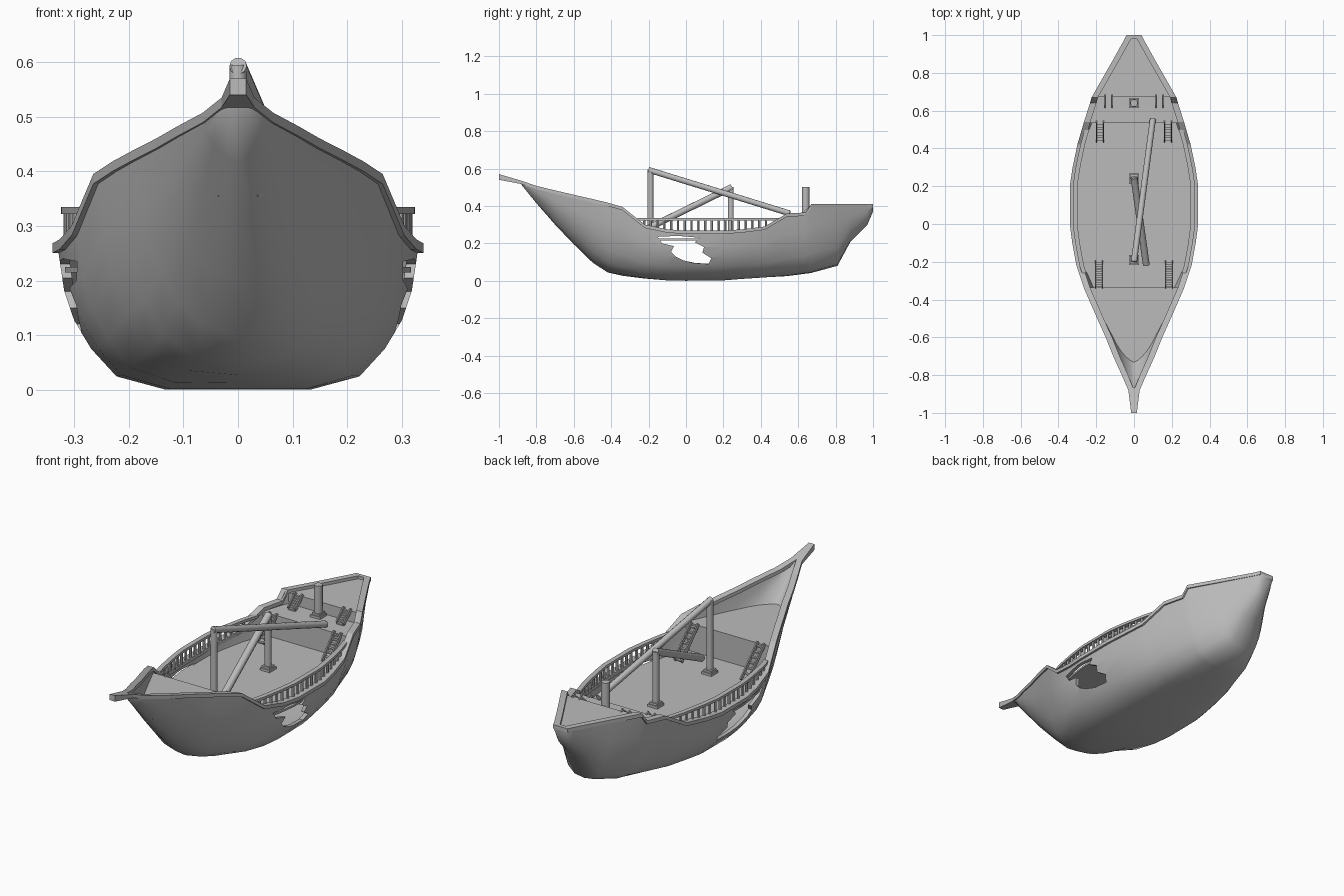
import bpy, bmesh, math
from mathutils import Vector

old = bpy.data.objects.get("Cube")
if old:
    bpy.data.objects.remove(old, do_unlink=True)

grey = bpy.data.materials.new("weathered grey")
grey.use_nodes = True
grey.diffuse_color = (0.5, 0.5, 0.5, 1)
grey.node_tree.nodes["Principled BSDF"].inputs["Base Color"].default_value = (0.5, 0.5, 0.5, 1)

# Stations: y, gunwale half width, sheer height, keel height, fullness
STATIONS = [
    (-.88, .03, .535, .513, 0), (-.8, .065, .507, .415, 0), (-.7, .11, .483, .3, .1),
    (-.6, .15, .46, .195, .25), (-.5, .195, .437, .098, .45), (-.42, .23, .418, .045, .65),
    (-.34, .265, .395, .027, .8), (-.22, .305, .3, .012, .95), (-.1, .327, .275, .002, 1),
    (0, .34, .268, 0, 1), (.2, .34, .268, .002, 1), (.3, .325, .275, .01, 1),
    (.42, .3, .29, .018, 1), (.54, .265, .36, .025, .95), (.64, .233, .365, .038, .9),
    (.67, .225, .41, .042, .9), (.81, .145, .41, .08, .8), (.88, .105, .41, .21, .6),
    (.97, .055, .41, .3, .5), (1, .04, .41, .37, .5)]
FULL = [(0, 0), (.4, 0), (.675, .095), (.815, .29), (.91, .49), (.965, .7), (1, 1)]
SHARP = [(0, 0), (.3, .12), (.5, .26), (.68, .4), (.82, .56), (.92, .75), (1, 1)]
MAIN, FORE, AFT, POOP = .225, .365, .34, .395


def station(y):
    for a, b in zip(STATIONS, STATIONS[1:]):
        if y <= b[0]:
            k = (y - a[0]) / (b[0] - a[0])
            return [p + (q - p) * k for p, q in zip(a, b)]
    return STATIONS[-1]


def section(s):
    y, w, top, keel, full = s
    w, top = w * .97, top - .01
    return [Vector((w * (u[0] * full + v[0] * (1 - full)), y,
                    keel + (top - keel) * (u[1] * full + v[1] * (1 - full))))
            for u, v in zip(FULL, SHARP)]


def inside_width(y, z):
    pts = section(station(y))
    for a, b in zip(pts, pts[1:]):
        if a.z <= z <= b.z and b.z > a.z:
            return max(.002, a.x + (b.x - a.x) * (z - a.z) / (b.z - a.z) - .008)
    return .002 if z < pts[0].z else pts[-1].x - .008


def finish(bm, name, smooth=None):
    bmesh.ops.recalc_face_normals(bm, faces=bm.faces)
    mesh = bpy.data.meshes.new(name)
    bm.to_mesh(mesh)
    bm.free()
    ob = bpy.data.objects.new(name, mesh)
    bpy.context.collection.objects.link(ob)
    mesh.materials.append(grey)
    if smooth:
        shade(ob, smooth)
    return ob


def shade(ob, degrees):
    bpy.ops.object.select_all(action="DESELECT")
    ob.select_set(True)
    bpy.context.view_layer.objects.active = ob
    bpy.ops.object.shade_smooth_by_angle(angle=math.radians(degrees))


def loft(bm, rings, closed=True, caps=True):
    rows = [[bm.verts.new(p) for p in r] for r in rings]
    n = len(rows[0])
    for a, b in zip(rows, rows[1:]):
        for i in range(n if closed else n - 1):
            j = (i + 1) % n
            bm.faces.new((a[i], a[j], b[j], b[i]))
    if caps:
        bm.faces.new(rows[0])
        bm.faces.new(rows[-1])


def bar(bm, p, q, wide, high):
    # Slanted box between two points
    p, q = Vector(p), Vector(q)
    d = (q - p).normalized()
    side = d.cross(Vector((0, 0, 1))).normalized()
    up = side.cross(d)
    corners = [(-1, -1), (1, -1), (1, 1), (-1, 1)]
    loft(bm, [[e + side * wide * i + up * high * j for i, j in corners] for e in (p, q)])


def pole(bm, p, q, r, sides=10):
    p, q = Vector(p), Vector(q)
    turn = (q - p).to_track_quat("Z", "Y")
    ring = [turn @ Vector((r * math.cos(t), r * math.sin(t), 0))
            for t in (2 * math.pi * i / sides for i in range(sides))]
    loft(bm, [[e + v for v in ring] for e in (p, q)])


# Hull shell, thickened inward
bm = bmesh.new()
rings = []
for s in STATIONS:
    half = section(s)
    rings.append([Vector((-p.x, p.y, p.z)) for p in reversed(half[1:])] + half)
loft(bm, rings, closed=False)
hull = finish(bm, "hull")
thick = hull.modifiers.new("planking", "SOLIDIFY")
thick.thickness, thick.offset = .018, -1

# Jagged breach through each side, the left one shorter
JAGGED = [(-.19, .235), (-.05, .24), (.09, .23), (.06, .205), (.12, .18), (.11, .15), (.17, .12),
          (.15, .09), (.05, .095), (-.02, .11), (-.07, .13), (-.1, .155), (-.08, .185), (-.16, .2)]
cutters = []
for side, reach in ((-1, 1), (1, .8)):
    bm = bmesh.new()
    loft(bm, [[Vector((side * x, y * reach, z)) for y, z in JAGGED] for x in (.2, .45)])
    cutter = finish(bm, "breach_cutter")
    cutter.hide_render = True
    cutters.append(cutter)
    cut = hull.modifiers.new("breach", "BOOLEAN")
    cut.object, cut.solver = cutter, "EXACT"
bpy.context.view_layer.objects.active = hull
for m in list(hull.modifiers):
    bpy.ops.object.modifier_apply(modifier=m.name)
for c in cutters:
    bpy.data.objects.remove(c, do_unlink=True)
shade(hull, 60)

# Gunwale on both sides, running into the prow tip
for name, side in (("left_gunwale", 1), ("right_gunwale", -1)):
    bm = bmesh.new()
    rings = []
    for y, w, top, deep in [(-1, .015, .57, .03)] + [(*s[:3], .018) for s in STATIONS]:
        inner, low = max(0, w - .034), top - deep
        rings.append([Vector((side * x, y, z)) for x, z in
                      ((inner, low), (w, low), (w, top), (inner, top))])
    loft(bm, rings)
    finish(bm, name)
bm = bmesh.new()
bar(bm, (-.04, .99, .4), (.04, .99, .4), .01, .01)
finish(bm, "stern_cap")

# Flat decks fitted to the hull
for name, y0, y1, z in (("main_deck", -.34, .54, MAIN), ("fore_deck", -.73, -.34, FORE),
                        ("aft_deck", .54, .68, AFT), ("poop_deck", .68, .985, POOP)):
    bm = bmesh.new()
    ys = sorted({y0, y1} | {s[0] for s in STATIONS if y0 < s[0] < y1})
    rings = []
    for y in ys:
        w = inside_width(y, z)
        rings.append([Vector(p) for p in ((-w, y, z - .01), (w, y, z - .01), (w, y, z), (-w, y, z))])
    loft(bm, rings)
    finish(bm, name)

# Bulkheads between deck levels
for name, y, low, high in (("fore_bulkhead", -.34, MAIN, FORE), ("aft_bulkhead", .54, MAIN, AFT),
                           ("poop_bulkhead", .68, AFT, POOP)):
    bm = bmesh.new()
    a, b = inside_width(y, low), inside_width(y, high)
    loft(bm, [[Vector(p) for p in ((-a, v, low - .01), (a, v, low - .01), (b, v, high), (-b, v, high))]
              for v in (y - .004, y + .004)])
    finish(bm, name)

# Stairs with stringers and treads
for name, x, y0, y1, low, high in (("fore_stairs", .185, -.2, -.335, MAIN, FORE),
                                   ("aft_stairs", .18, .44, .54, MAIN, AFT),
                                   ("poop_stairs", .135, .62, .68, AFT, POOP)):
    for label, side in (("left_", 1), ("right_", -1)):
        bm = bmesh.new()
        for off in (-.019, .019):
            bar(bm, (side * x + off, y0, low + .008), (side * x + off, y1, high + .008), .003, .01)
        for i in range(7):
            k = (i + .5) / 7
            y, z = y0 + (y1 - y0) * k, low + (high - low) * k
            bar(bm, (side * x - .019, y, z), (side * x + .019, y, z), .007, .003)
        finish(bm, label + name)

# Railings with balusters
for name, side in (("left_railing", 1), ("right_railing", -1)):
    bm = bmesh.new()
    ys = [-.26 + .76 * i / 21 for i in range(22)]
    line = [(side * (station(y)[1] - .028), y) for y in ys]
    loft(bm, [[Vector((x + dx, y, z)) for dx, z in
               ((-.012, .322), (.012, .322), (.012, .335), (-.012, .335))] for x, y in line])
    for x, y in line:
        base = station(y)[2] - .005
        if base < .31:
            pole(bm, (x, y, base), (x, y, .325), .0075, 6)
    finish(bm, name, 40)

# Standing mast stumps on square steps
for name, y, floor, top, r in (("fore_mast", -.19, MAIN, .595, .016), ("main_mast", .24, MAIN, .5, .016),
                               ("aft_mast", .64, AFT, .5, .02)):
    bm = bmesh.new()
    pole(bm, (0, y, floor), (0, y, top), r)
    for half, high in ((.027, .012), (.021, .022)):
        bar(bm, (0, y - half, floor + high / 2), (0, y + half, floor + high / 2), half, high / 2)
    finish(bm, name, 40)

# Broken masts fallen across the deck
for name, p, q, r in (("fallen_fore_mast", (0, -.2, .593), (.1, .555, .36), .016),
                      ("fallen_main_mast", (0, .245, .5), (.065, -.215, .275), .018)):
    bm = bmesh.new()
    pole(bm, p, q, r)
    finish(bm, name, 40)
